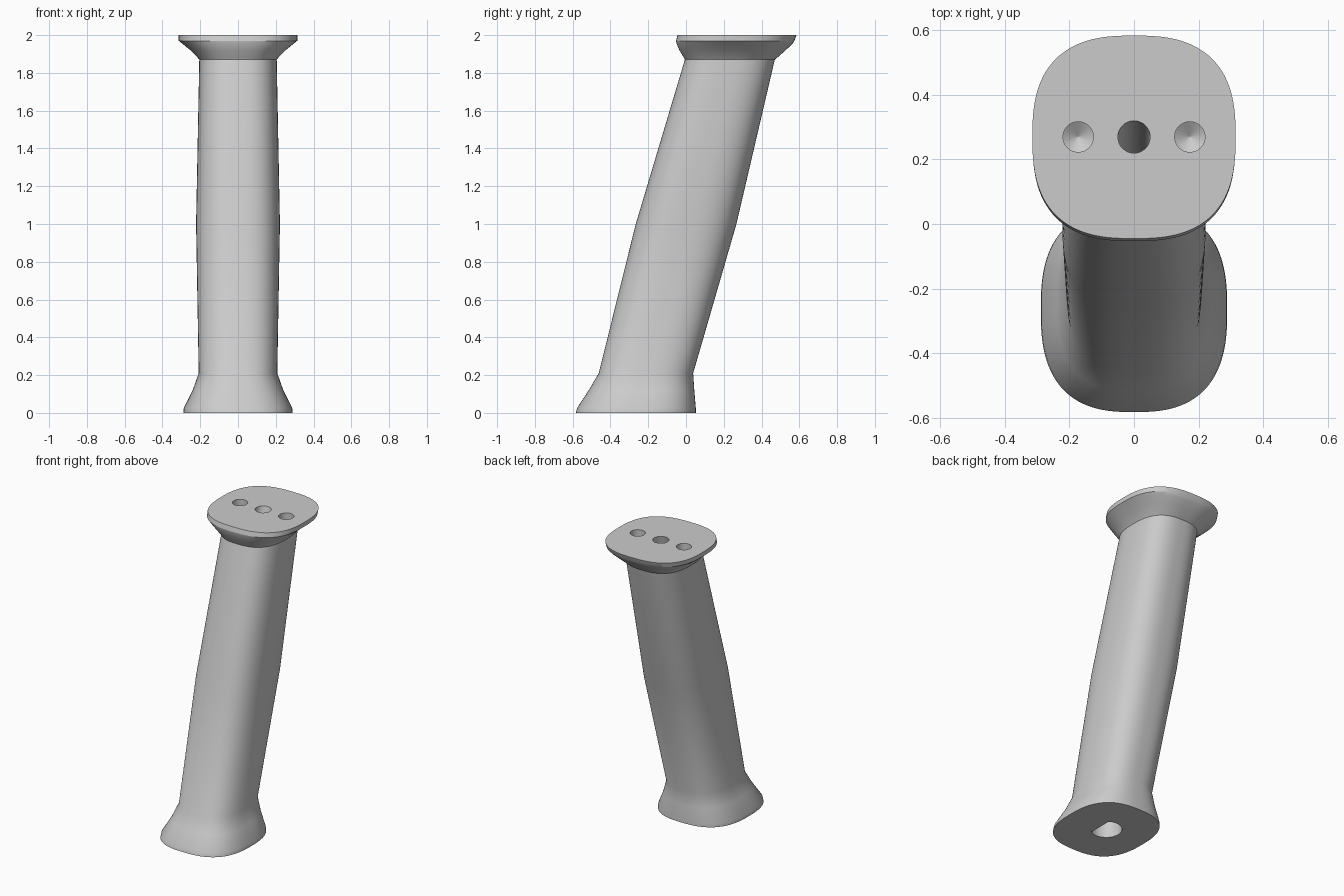
import bpy, bmesh, math
from mathutils import Matrix, Vector

cube = bpy.data.objects.get("Cube")
if cube:
    bpy.data.objects.remove(cube, do_unlink=True)

SEGMENTS = 128
ROUNDNESS = 2.65

# Painted finish
grey = bpy.data.materials.new("plain grey")
grey.use_nodes = True
grey.diffuse_color = (0.6, 0.6, 0.6, 1)
grey.node_tree.nodes["Principled BSDF"].inputs["Base Color"].default_value = (0.6, 0.6, 0.6, 1)


def make_object(name, bm):
    bmesh.ops.recalc_face_normals(bm, faces=bm.faces)
    mesh = bpy.data.meshes.new(name)
    bm.to_mesh(mesh)
    bm.free()
    mesh.materials.append(grey)
    obj = bpy.data.objects.new(name, mesh)
    bpy.context.collection.objects.link(obj)
    return obj


def skin(bm, rings):
    """Join equal rings of vertices and cap both ends."""
    for a, b in zip(rings, rings[1:]):
        for i in range(len(a)):
            j = (i + 1) % len(a)
            bm.faces.new((a[i], a[j], b[j], b[i]))
    bm.faces.new(rings[0][::-1])
    bm.faces.new(rings[-1])


def soft_square(bm, z, front, back, half_width):
    ring = []
    for i in range(SEGMENTS):
        t = 2 * math.pi * i / SEGMENTS
        c, s = math.cos(t), math.sin(t)
        r = (abs(c) ** ROUNDNESS + abs(s) ** ROUNDNESS) ** (-1 / ROUNDNESS)
        ring.append(bm.verts.new((half_width * r * c,
                                  (front + back) / 2 + (back - front) / 2 * r * s, z)))
    return ring


# Leaning post with flared foot and top flange: z, front, back, half width
sections = [
    (0.00, -0.583, 0.052, 0.289),
    (0.025, -0.577, 0.052, 0.287),
    (0.12, -0.515, 0.044, 0.240),
    (0.21, -0.462, 0.038, 0.208),
    (1.00, -0.266, 0.267, 0.222),
    (1.87, -0.006, 0.470, 0.205),
    (1.885, -0.014, 0.488, 0.217),
    (1.92, -0.035, 0.528, 0.252),
    (1.955, -0.050, 0.564, 0.295),
    (1.97, -0.053, 0.574, 0.314),
    (2.00, -0.045, 0.584, 0.315),
]
bm = bmesh.new()
skin(bm, [soft_square(bm, *s) for s in sections])
post = make_object("leaning_post", bm)


def drill(name, x, y, radius, depth, tip):
    """Blind hole with a conical end, drilled down from the top face."""
    bm = bmesh.new()
    rings = [[bm.verts.new((x + r * math.cos(i * math.pi / 24),
                            y + r * math.sin(i * math.pi / 24), z)) for i in range(48)]
             for z, r in ((2.1, radius), (2 - depth, radius), (2 - depth - tip, 0.0005))]
    skin(bm, rings)
    return make_object(name, bm)


cutters = [drill("side_hole_cutter", x, 0.27, 0.047, 0.07, 0.03) for x in (-0.173, 0.173)]

# Central bore follows the lean of the post
bore = drill("central_bore_cutter", 0, 0.27, 0.05, 0.7, 0.03)
for v in bore.data.vertices:
    v.co.y += 0.27 * (v.co.z - 2)
cutters.append(bore)

# D-shaped socket under the foot, flat on the left side
bm = bmesh.new()
rings = [[bm.verts.new((min(0.05, 0.097 * math.cos(i * math.pi / 32)),
                        -0.266 + 0.097 * math.sin(i * math.pi / 32), z)) for i in range(64)]
         for z in (-0.1, 0.3)]
skin(bm, rings)
cutters.append(make_object("foot_socket_cutter", bm))

# Cut the holes and clear the cutters away
bpy.context.view_layer.objects.active = post
post.select_set(True)
for cutter in cutters:
    mod = post.modifiers.new("hole", 'BOOLEAN')
    mod.operation = 'DIFFERENCE'
    mod.solver = 'EXACT'
    mod.object = cutter
    bpy.ops.object.modifier_apply(modifier=mod.name)
    bpy.data.objects.remove(cutter, do_unlink=True)

# Smooth shading with creases at the foot, middle and neck
bpy.ops.object.select_all(action='DESELECT')
post.select_set(True)
bpy.ops.object.shade_smooth_by_angle(angle=math.radians(25))
mesh = post.data
creases = (0.12, 0.21, 1.0, 1.87, 1.97)
sharp = mesh.attributes.get("sharp_edge") or mesh.attributes.new("sharp_edge", 'BOOLEAN', 'EDGE')
for edge in mesh.edges:
    zs = [mesh.vertices[v].co.z for v in edge.vertices]
    if any(all(abs(z - c) < 1e-4 for z in zs) for c in creases):
        sharp.data[edge.index].value = True
